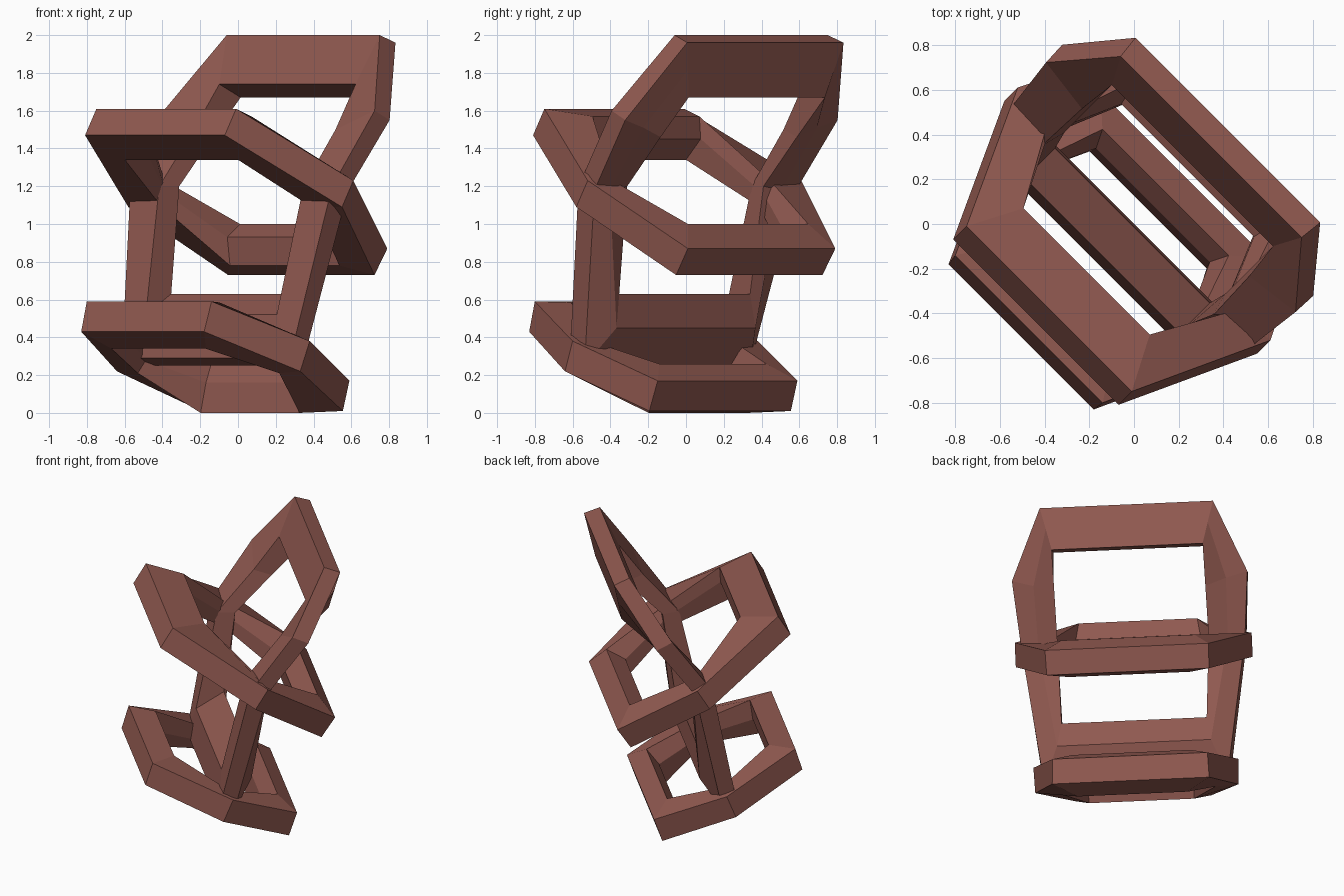
import bpy, bmesh, math

mat = bpy.data.materials.new("brown_red")
mat.diffuse_color = (0.28, 0.10, 0.08, 1)
R = math.sqrt(0.5)


def place(u, v, z):
    # u runs along the long bars (diagonal of x/y), v lies in the mirror plane
    return ((u + v) * R, (v - u) * R, z)


def ring(name, stations):
    """Closed frame from five-sided cross-sections on the +u half; the other half is mirrored."""
    loops = [[place(*p) for p in s] for s in stations]
    loops += [[place(-u, v, z) for u, v, z in s] for s in reversed(stations)]
    bm = bmesh.new()
    vs = [[bm.verts.new(p) for p in l] for l in loops]
    n = len(vs)
    for i in range(n):
        p, q = vs[i], vs[(i + 1) % n]
        for k in range(5):
            j = (k + 1) % 5
            bm.faces.new((p[k], p[j], q[j], q[k]))
    bmesh.ops.recalc_face_normals(bm, faces=bm.faces)
    me = bpy.data.meshes.new(name)
    bm.to_mesh(me)
    bm.free()
    me.materials.append(mat)
    ob = bpy.data.objects.new(name, me)
    bpy.context.collection.objects.link(ob)


# tall bent frame: top bar, shoulder, waist, bottom bar
ring("tall_frame", [
    [(.573, .488, 2.0), (.585, .594, 1.96), (.547, .562, 1.815), (.51, .53, 1.67), (.51, .37, 1.74)],
    [(.79, .233, 1.60), (.795, .34, 1.55), (.65, .33, 1.51), (.51, .32, 1.46), (.53, .20, 1.50)],
    [(.755, -.05, 1.20), (.755, .07, 1.18), (.64, .07, 1.18), (.51, .07, 1.20), (.54, -.05, 1.20)],
    [(.63, -.24, .29), (.62, -.14, .25), (.52, 0.0, .45), (.49, -.01, .63), (.49, -.20, .52)],
])

# middle tilted hexagon frame
ring("middle_frame", [
    [(.523, -.537, 1.61), (.523, -.622, 1.47), (.424, -.424, 1.34), (.42, -.31, 1.45), (.40, -.30, 1.57)],
    [(.80, .064, 1.23), (.80, -.021, 1.09), (.56, -.01, 1.09), (.56, .02, 1.16), (.59, .04, 1.23)],
    [(.552, .566, .87), (.548, .474, .73), (.41, .35, .78), (.42, .34, .93), (.45, .465, 1.0)],
])

# bottom tilted hexagon frame
ring("bottom_frame", [
    [(.467, -.665, .59), (.46, -.714, .43), (.354, -.594, .34), (.36, -.52, .44), (.36, -.50, .585)],
    [(.693, -.156, .38), (.686, -.22, .22), (.53, -.22, .21), (.50, -.19, .28), (.52, -.15, .37)],
    [(.523, .311, .17), (.53, .255, .01), (.37, .09, 0.0), (.36, .12, .16), (.40, .20, .26)],
])
